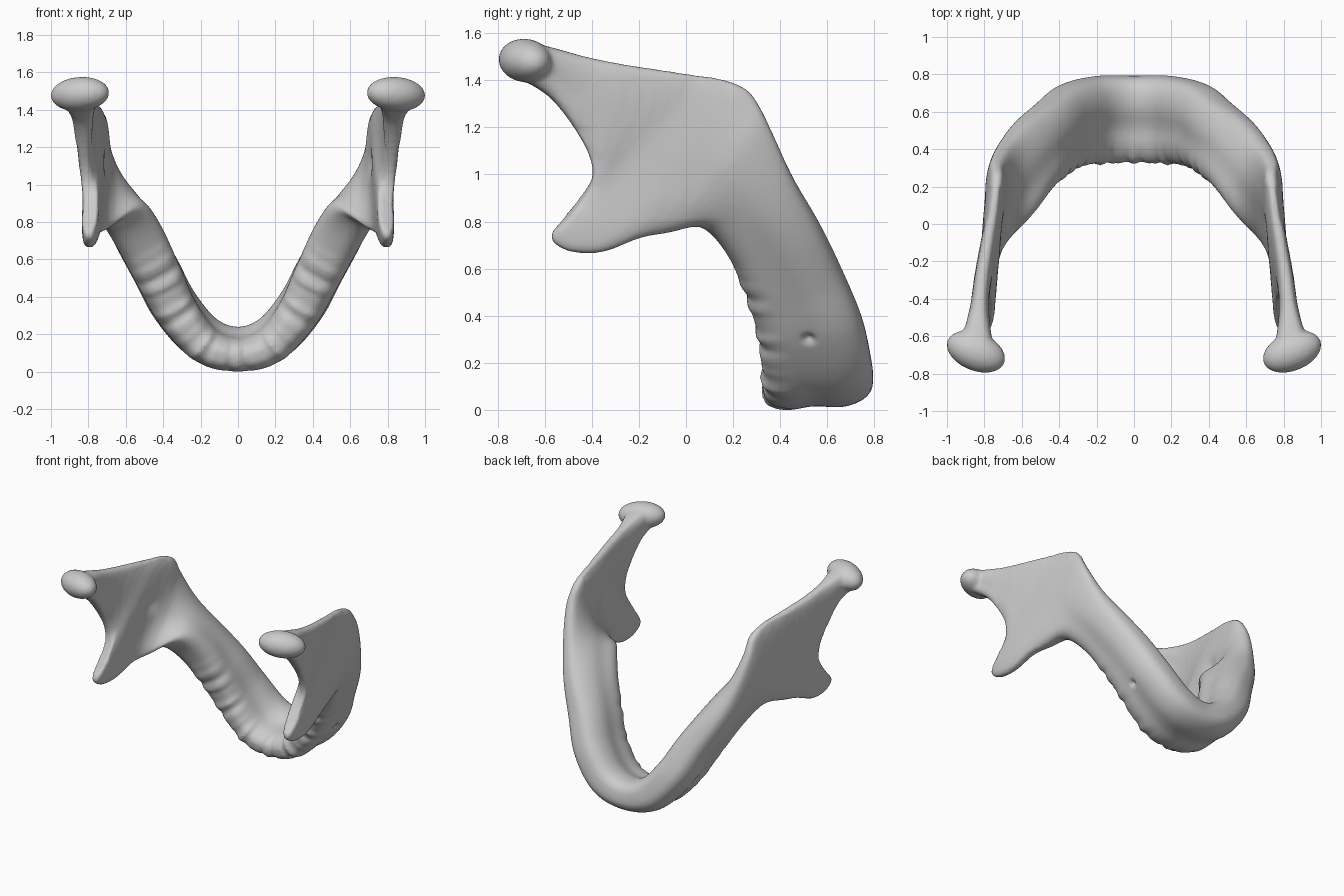
import bpy, bmesh, math
from mathutils import Vector, Matrix

if "Cube" in bpy.data.objects:
    bpy.data.objects.remove(bpy.data.objects["Cube"])

# Stations along the right half: tooth-edge point, lower-border point, half thickness at each
HALF = [
    (0.00, .33, .075, 0.00, .790, .155, .095, .132),
    (0.17, .325, .12, 0.19, .788, .215, .105, .142),
    (0.31, .31, .29, 0.35, .748, .39, .125, .140),
    (0.405, .26, .48, 0.465, .66, .60, .145, .128),
    (0.505, .17, .70, 0.59, .565, .79, .165, .105),
    (0.60, .05, .815, 0.675, .46, .98, .158, .085),
    (0.71, -.08, .765, 0.73, .345, 1.23, .095, .066),
    (0.765, -.20, .735, 0.73, .28, 1.345, .065, .057),
    (0.79, -.36, .675, 0.735, .215, 1.39, .058, .055),
    (0.797, -.50, .68, 0.745, .13, 1.415, .055, .054),
    (0.797, -.575, .74, 0.755, .06, 1.425, .053, .053),
    (0.80, -.50, .83, 0.77, -.01, 1.435, .052, .052),
    (0.808, -.41, .95, 0.79, -.14, 1.455, .049, .050),
    (0.815, -.40, 1.05, 0.81, -.27, 1.475, .048, .050),
    (0.825, -.46, 1.18, 0.825, -.42, 1.505, .050, .053),
    (0.83, -.57, 1.325, 0.838, -.55, 1.54, .066, .075),
    (0.845, -.68, 1.40, 0.845, -.67, 1.57, .100, .105),
]


def flip(s):
    return (-s[0], s[1], s[2], -s[3], s[4], s[5], s[6], s[7])


stations = [flip(s) for s in reversed(HALF[1:])] + HALF
MID = len(HALF) - 1


def sample(t):
    # Smooth spline through the stations
    i = max(0, min(int(t), len(stations) - 2))
    f = t - i
    p = [stations[max(0, min(i + k, len(stations) - 1))] for k in (-1, 0, 1, 2)]
    return [0.5 * (2 * b + (c - a) * f + (2 * a - 5 * b + 4 * c - d) * f * f
                   + (3 * b - a - 3 * c + d) * f ** 3) for a, b, c, d in zip(*p)]


def centre(t):
    s = sample(max(0, min(t, len(stations) - 1)))
    return (Vector(s[:3]) + Vector(s[3:6])) / 2


def power(v, e):
    return math.copysign(abs(v) ** e, v)


# Jaw body and both rami: one loft
STEPS, SIDES = 8, 48
bm = bmesh.new()
rings = []
for k in range((len(stations) - 1) * STEPS + 1):
    t = k / STEPS
    s = sample(t)
    a, b = Vector(s[:3]), Vector(s[3:6])
    away = abs(t - MID)
    ramus = max(0, min(1, (away - 5) / 2))
    span = .3 + .7 * ramus
    n = (centre(t + span) - centre(t - span)).cross(b - a).normalized()
    socket = (.006 * math.cos(away * 11) + .006 * math.sin(away * 17.3 + 1)) \
        * max(0, min(1, (4 - away) * 1.5))
    ring = []
    for j in range(SIDES):
        ang = 2 * math.pi * j / SIDES
        u = (1 - power(math.cos(ang), .9)) / 2
        w = s[6] + (s[7] - s[6]) * u
        edge = max(0, 1 - u * 3.5)
        w += socket * .7 * edge
        w *= 1 - (.2 - .1 * min(1, away / 3)) * math.exp(-((u - .42) / .18) ** 2)
        p = a.lerp(b, u) + n * w * power(math.sin(ang), .7 - .15 * ramus)
        p -= (b - a).normalized() * socket * edge
        ring.append(bm.verts.new(p))
    rings.append(ring)
for r, q in zip(rings, rings[1:]):
    for j in range(SIDES):
        bm.faces.new((r[j], r[(j + 1) % SIDES], q[(j + 1) % SIDES], q[j]))
bm.faces.new(rings[0])
bm.faces.new(rings[-1])

# Condyle heads
for side in (1, -1):
    m = (Matrix.Translation((side * .845, -.683, 1.49))
         @ Matrix.Rotation(side * math.radians(22), 4, 'Z')
         @ Matrix.Rotation(side * math.radians(4), 4, 'Y')
         @ Matrix.Diagonal((.165, .102, .092, 1)))
    bmesh.ops.create_uvsphere(bm, u_segments=32, v_segments=20, radius=1, matrix=m)
bmesh.ops.recalc_face_normals(bm, faces=bm.faces)
mesh = bpy.data.meshes.new("jaw_bone")
bm.to_mesh(mesh)
bm.free()
jaw = bpy.data.objects.new("jaw_bone", mesh)
bpy.context.collection.objects.link(jaw)

# Fuse the parts into one soft skin
fuse = jaw.modifiers.new("fuse", 'REMESH')
fuse.mode = 'VOXEL'
fuse.voxel_size = .012
soft = jaw.modifiers.new("soften", 'SMOOTH')
soft.factor = .5
soft.iterations = 8
bpy.context.view_layer.update()
final = bpy.data.meshes.new_from_object(jaw.evaluated_get(bpy.context.evaluated_depsgraph_get()))
jaw.modifiers.clear()
jaw.data = final
final.name = "jaw_bone"

# Even out the flat sides of the rami
bm = bmesh.new()
bm.from_mesh(final)
flat = [v for v in bm.verts if abs(v.normal.x) > .6 and -.46 < v.co.y < .2
        and .82 < v.co.z < 1.42 and abs(v.co.x) > .66]
for _ in range(40):
    bmesh.ops.smooth_vert(bm, verts=flat, factor=.5, use_axis_x=True)
bm.to_mesh(final)
bm.free()

# Nerve openings on the outer body and inner ramus: (position, radius, depth)
dents = [((.46, .52, .30), .022, .03), ((.68, -.03, 1.12), .06, .02)]
normals = [v.normal.copy() for v in final.vertices]
for pos, radius, depth in dents:
    for v, n in zip(final.vertices, normals):
        p = Vector((abs(v.co.x), v.co.y, v.co.z))
        outer = n.x * v.co.x > 0
        if outer == (pos[0] < .6):
            d = (p - Vector(pos)).length / radius
            if d < 2.5:
                v.co -= n * depth * math.exp(-d * d)

# Rest on the ground
low = min(v.co.z for v in final.vertices)
for v in final.vertices:
    v.co.z -= low
for f in final.polygons:
    f.use_smooth = True
